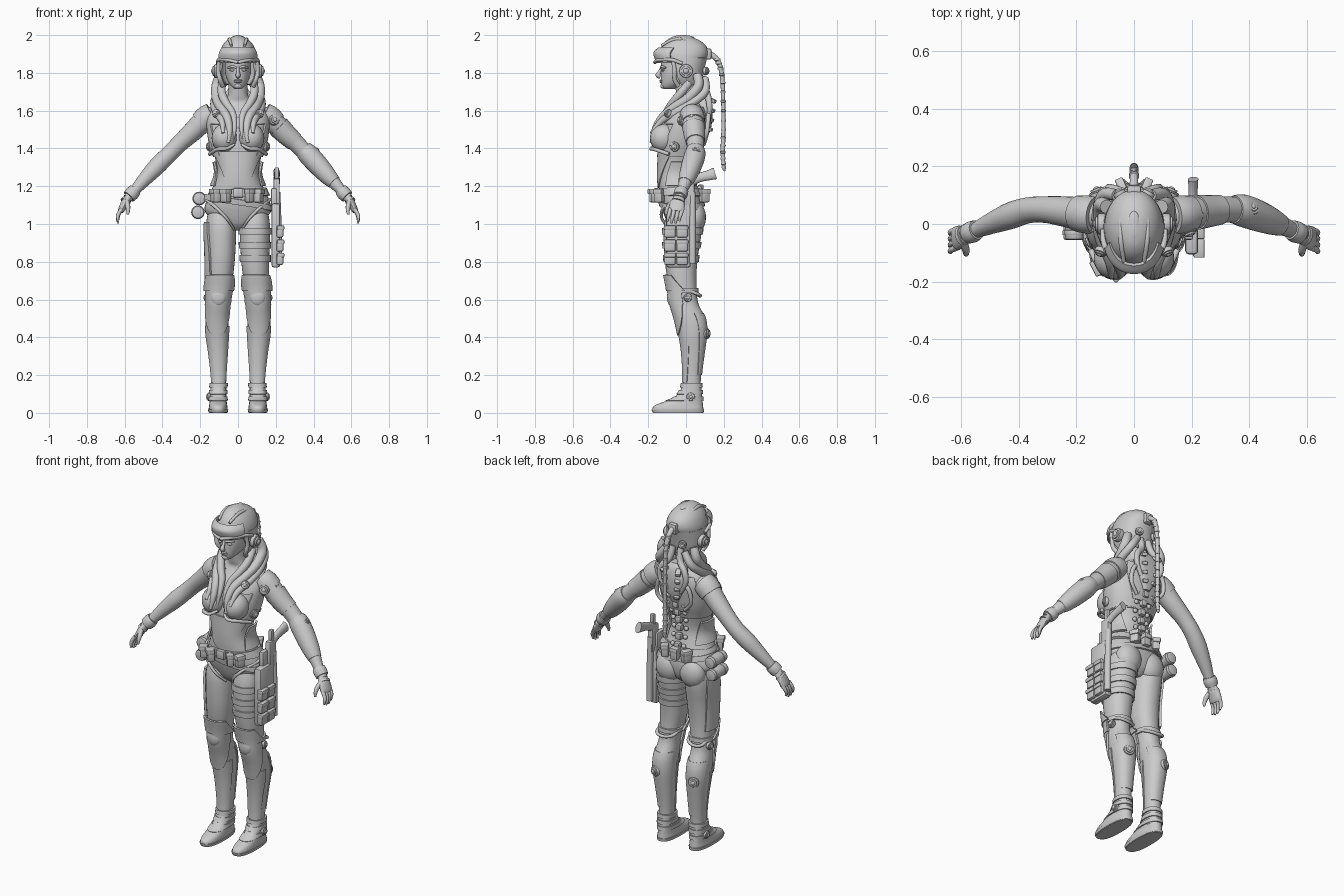
import bpy, bmesh, math
from mathutils import Vector, Matrix

def catmull(P, k):
    out = []
    for i in range(len(P) - 1):
        a, b, c, d = P[max(i-1, 0)], P[i], P[i+1], P[min(i+2, len(P)-1)]
        for j in range(k):
            t = j / k
            out.append([.5*(2*q + (r-p)*t + (2*p-5*q+4*r-s)*t*t + (3*q-p-3*r+s)*t**3)
                        for p, q, r, s in zip(a, b, c, d)])
    return out + [list(P[-1])]

def finish(name, bm, mirror):
    bmesh.ops.recalc_face_normals(bm, faces=bm.faces)
    me = bpy.data.meshes.new(name)
    bm.to_mesh(me)
    ob = bpy.data.objects.new(name, me)
    bpy.context.collection.objects.link(ob)
    if mirror:
        ob.modifiers.new("Mirror", 'MIRROR')

def skin(name, rows, closed, thick, mirror):
    bm = bmesh.new()
    R = [[bm.verts.new(p) for p in row] for row in rows]
    n = len(R[0])
    for a, b in zip(R, R[1:]):
        for j in range(n if closed else n - 1):
            bm.faces.new((a[j], a[(j+1) % n], b[(j+1) % n], b[j]))
    if thick:
        bmesh.ops.recalc_face_normals(bm, faces=bm.faces)
        bmesh.ops.solidify(bm, geom=bm.faces[:], thickness=thick)
    else:
        bm.faces.new(R[0]); bm.faces.new(R[-1])
    finish(name, bm, mirror)

# Rings are (z, centre x, half width, front y, back y); angle 0 is the front
def loft(name, rings, z0=None, z1=None, mid=0, half=180, off=0, thick=0, tilt=0, e=2.2, n=32, mirror=False, flip=1):
    D = catmull(rings, 5)
    if z0 is not None:
        S, m = [], 12
        for i in range(m + 1):
            z = z0 + (z1 - z0) * i / m
            q = next((q for q in range(len(D)-1) if D[q+1][0] >= z), len(D)-2)
            t = (z - D[q][0]) / (D[q+1][0] - D[q][0])
            S.append([u + (v-u)*t for u, v in zip(D[q], D[q+1])])
        D = S
    closed = half == 180
    rows = []
    for i, (z, cx, rx, yf, yb) in enumerate(D):
        h = half(i / (len(D)-1)) if callable(half) else half
        row = []
        for j in range(n if closed else n + 1):
            a = math.radians(mid - h + 2*h*j/n)
            s, c = math.sin(a), math.cos(a)
            f = lambda v: math.copysign(abs(v) ** (2/e), v)
            row.append(Vector((flip*(cx + (rx+off)*f(s)), (yf+yb)/2 - ((yb-yf)/2+off)*f(c), z + tilt*s)))
        rows.append(row)
    skin(name, rows, closed, thick, mirror)

# Tube along (x, y, z, radius [, second radius])
def tube(name, pts, n=16, k=6, mirror=False):
    D = catmull([p if len(p) == 5 else (*p, p[3]) for p in pts], k)
    C = [Vector(d[:3]) for d in D]
    side, rows = Vector((.05, 1, .03)), []
    for i, d in enumerate(D):
        t = (C[min(i+1, len(C)-1)] - C[max(i-1, 0)]).normalized()
        side = (side - t * side.dot(t)).normalized()
        o = t.cross(side)
        rows.append([C[i] + side*d[3]*math.cos(2*math.pi*j/n) + o*d[4]*math.sin(2*math.pi*j/n) for j in range(n)])
    skin(name, rows, True, 0, mirror)

def prim(name, kind, loc, size, axis=(0, 0, 1), mirror=False, bevel=0, taper=1):
    M = Matrix.Translation(loc) @ Vector(axis).to_track_quat('Z', 'Y').to_matrix().to_4x4() @ Matrix.Diagonal((*size, 1))
    if tuple(axis) == (0, 0, 1):
        M = Matrix.Translation(loc) @ Matrix.Diagonal((*size, 1))
    bm = bmesh.new()
    if kind == 'box':
        bmesh.ops.create_cube(bm, size=1, matrix=M)
    elif kind == 'ball':
        bmesh.ops.create_uvsphere(bm, u_segments=24, v_segments=16, radius=.5, matrix=M)
    else:
        bmesh.ops.create_cone(bm, cap_ends=True, segments=24, radius1=.5, radius2=.5*taper, depth=1, matrix=M)
    if bevel:
        bm.normal_update()
        ed = [x for x in bm.edges if x.calc_face_angle(0) > .7]
        bmesh.ops.bevel(bm, geom=ed, offset=bevel, segments=2, profile=.5, affect='EDGES')
    finish(name, bm, mirror)

def knob(name, loc, axis, r, mirror=False):
    L, d = Vector(loc), Vector(axis).normalized()
    prim(name + "_base", 'cyl', L, (2*r, 2*r, r*.8), d, mirror, r*.15)
    prim(name + "_rim", 'cyl', L + d*r*.4, (1.4*r, 1.4*r, r*.5), d, mirror, r*.1)
    prim(name + "_cap", 'ball', L + d*r*.6, (.8*r, .8*r, r*.5), d, mirror)

# Torso and neck
T = [(.965, 0, .04, -.06, .04), (1.0, 0, .1, -.095, .075), (1.06, 0, .172, -.12, .09), (1.12, 0, .168, -.135, .085),
     (1.2, 0, .132, -.145, .06), (1.27, 0, .11, -.148, .045), (1.35, 0, .122, -.145, .055), (1.43, 0, .145, -.14, .08),
     (1.5, 0, .155, -.125, .092), (1.56, 0, .155, -.1, .098), (1.61, 0, .13, -.065, .092), (1.645, 0, .082, -.045, .08),
     (1.68, 0, .054, -.05, .06), (1.75, 0, .05, -.06, .05)]
loft("torso", T)
prim("bust", 'ball', (.072, -.118, 1.455), (.135, .145, .15), mirror=True)
prim("glute", 'ball', (.078, .048, 1.035), (.155, .115, .17), mirror=True)
loft("belly_plate", T, 1.19, 1.37, half=lambda t: 8 + 62*t**.7, off=.006, thick=.008)
loft("vest_side", T, 1.36, 1.59, mid=105, half=lambda t: 60-22*t, off=.01, thick=.012, mirror=True)
loft("vest_back", T, 1.4, 1.62, mid=180, half=lambda t: 25+25*t, off=.016, thick=.012)
loft("under_bust_strap", T, 1.355, 1.385, off=.008, thick=.01)
loft("waist_side_guard", T, 1.2, 1.33, mid=100, half=lambda t: 42-18*t, off=.008, thick=.01, mirror=True)
loft("chest_yoke", T, 1.53, 1.63, mid=50, half=30, off=.01, thick=.01, mirror=True)
knob("chest_dial", (.148, -.06, 1.41), (1, -.4, 0), .026, True)
knob("collar_dial", (.115, -.095, 1.585), (.4, -1, .5), .022, True)
tube("chest_strap", [(.15, -.09, 1.37, .01), (.11, -.165, 1.395, .01), (.06, -.185, 1.4, .009), (.02, -.16, 1.42, .007)], mirror=True)

# Legs
L = [(.06, .104, .042, -.035, .085), (.12, .103, .04, -.02, .078), (.2, .103, .042, -.015, .08), (.32, .106, .051, -.022, .095),
     (.42, .11, .06, -.037, .108), (.5, .11, .06, -.055, .102), (.58, .106, .056, -.078, .065), (.66, .1, .062, -.088, .056),
     (.75, .094, .071, -.105, .056), (.85, .09, .076, -.116, .066), (.98, .09, .08, -.118, .085), (1.06, .09, .07, -.1, .075)]
loft("leg", L, mirror=True)
loft("knee_plate", L, .575, .67, half=85, off=.014, thick=.012, mirror=True)
loft("knee_wing", L, .645, .73, half=lambda t: 95-40*t, off=.02, thick=.01, mirror=True)
loft("knee_cuff", L, .635, .66, off=.01, thick=.012, mirror=True)
prim("knee_cap", 'ball', (.104, -.078, .615), (.085, .045, .1), mirror=True)
loft("shin_plate", L, .41, .59, half=lambda t: 15 + 70*t**.6, off=.012, thick=.01, mirror=True)
loft("greave", L, .16, .46, half=lambda t: 60+20*t, off=.005, thick=.008, mirror=True)
loft("calf_plate", L, .2, .53, mid=180, half=lambda t: 55+15*t, off=.005, thick=.008, mirror=True)
knob("calf_dial", (.125, .105, .42), (.4, 1, 0), .03, True)
knob("knee_hinge", (.165, .01, .61), (1, .2, 0), .022, True)
tube("knee_rear_cable", [(.15, -.02, .66, .009), (.15, .06, .63, .009), (.1, .075, .62, .009), (.05, .05, .63, .009), (.04, -.02, .66, .009)], mirror=True)
loft("thigh_panel", L, .7, 1.01, mid=85, half=lambda t: 48-16*t, off=.013, thick=.012, flip=-1)

# Boots
F = [(0, .105, .046, -.172, .09), (.02, .105, .05, -.178, .092), (.04, .105, .048, -.165, .09), (.06, .105, .045, -.115, .088),
     (.085, .105, .043, -.06, .085), (.12, .104, .042, -.03, .082), (.15, .103, .042, -.022, .08)]
loft("boot", F, e=2.5, mirror=True)
loft("boot_sole", F, .002, .018, off=.004, thick=.006, e=2.5, mirror=True)
for i, z in enumerate((.065, .1, .135)):
    loft(f"ankle_band_{i}", F, z, z + .022, off=.007, thick=.01, e=2.3, mirror=True)
knob("ankle_dial", (.152, .025, .085), (1, 0, 0), .022, True)

# Arms and hands
A = [(.12, .03, 1.565, .05), (.17, .033, 1.555, .058), (.24, .043, 1.49, .053), (.31, .05, 1.425, .046), (.37, .047, 1.365, .045),
     (.43, .028, 1.305, .046), (.5, 0, 1.23, .036), (.555, -.025, 1.168, .026), (.585, -.037, 1.135, .026)]
tube("arm", A, n=24, mirror=True)
tube("wrist_cuff", [(.545, -.02, 1.18, .034), (.56, -.027, 1.163, .038), (.578, -.034, 1.145, .035)], n=20, mirror=True)
tube("palm", [(.578, -.035, 1.145, .026, .02), (.597, -.043, 1.115, .038, .021), (.615, -.05, 1.08, .042, .018), (.622, -.052, 1.065, .036, .014)], mirror=True)
for i in range(4):
    y = -.02 - .021*i
    d = (.012, 0, 0, .01)[i]
    tube(f"finger_{i}", [(.616, y, 1.08, .011), (.632, y - .006, 1.05+d/2, .0105), (.637, y - .012, 1.025+d, .009), (.634, y - .015, 1.003+d, .005)], n=10, k=4, mirror=True)
tube("thumb", [(.59, -.065, 1.12, .014), (.583, -.09, 1.095, .013), (.582, -.103, 1.07, .01), (.583, -.107, 1.05, .006)], n=10, k=4, mirror=True)
tube("wrist_strap", [(.59, -.038, 1.128, .034, .026), (.597, -.042, 1.118, .037, .028)], mirror=True)

# Armoured arm on one side
tube("forearm_sleeve", [(.345, .05, 1.395, .048), (.375, .047, 1.365, .056), (.43, .028, 1.305, .054), (.48, .008, 1.25, .046), (.51, -.005, 1.22, .037)], n=24)
tube("upper_arm_sleeve", [(.215, .04, 1.515, .061), (.26, .045, 1.47, .056), (.3, .049, 1.435, .051)], n=24)
knob("elbow_dial", (.405, .055, 1.385), (.5, .5, .8), .028)
knob("shoulder_dial", (.19, -.022, 1.55), (.35, -1, .2), .028)
knob("shoulder_side_dial", (.225, .03, 1.565), (1, -.1, .8), .022)
tube("shoulder_band", [(.135, .03, 1.58, .063), (.165, .033, 1.562, .066), (.195, .037, 1.535, .063)], n=24, mirror=True)

# Head and face
H = [(1.715, 0, .018, -.118, -.06), (1.728, 0, .034, -.13, -.03), (1.755, 0, .054, -.133, .03), (1.795, 0, .067, -.133, .06),
     (1.835, 0, .07, -.132, .07), (1.885, 0, .068, -.13, .07)]
loft("head", H, e=2)
tube("nose", [(0, -.128, 1.83, .007), (0, -.14, 1.805, .009), (0, -.148, 1.788, .013), (0, -.135, 1.778, .01)], n=12)
for nm, z in (("upper_lip", 1.76), ("lower_lip", 1.752)):
    prim(nm, 'ball', (0, -.131, z), (.042, .018, .011))
prim("chin", 'ball', (0, -.121, 1.731), (.04, .03, .03))
prim("eye", 'ball', (.029, -.121, 1.815), (.03, .018, .014), mirror=True)
tube("brow", [(.01, -.132, 1.828, .006), (.03, -.128, 1.833, .007), (.052, -.108, 1.827, .005)], n=10, mirror=True)

# Helmet
loft("helmet_dome", [(1.855, 0, .104, -.13, .1), (1.9, 0, .1, -.14, .118), (1.94, 0, .085, -.128, .108), (1.97, 0, .062, -.105, .075),
     (1.99, 0, .034, -.075, .03), (2.0, 0, .008, -.04, 0)], e=2.1)
loft("helmet_lower", [(1.735, 0, .08, -.085, .075), (1.78, 0, .102, -.11, .09), (1.83, 0, .106, -.125, .1), (1.88, 0, .103, -.135, .112)],
     mid=180, half=lambda t: 102+22*t, thick=.014)
loft("visor", [(1.852, 0, .1, -.155, .08), (1.88, 0, .108, -.168, .09), (1.91, 0, .104, -.172, .1), (1.935, 0, .09, -.145, .1)],
     half=72, thick=.014)
tube("brim_edge", [(.108, -.02, 1.85, .009), (.1, -.08, 1.87, .01), (.055, -.147, 1.868, .009), (0, -.165, 1.855, .009)], mirror=True)
tube("helmet_rim", [(.1, -.07, 1.87, .01), (.105, -.06, 1.81, .011), (.095, -.06, 1.765, .012), (.08, -.04, 1.73, .012)], mirror=True)
tube("helmet_ridge", [(.035, -.13, 1.945, .007), (.045, -.06, 1.977, .009), (.045, .03, 1.965, .009), (.03, .1, 1.925, .008)], mirror=True)
prim("helmet_crest", 'ball', (0, -.015, 1.985), (.05, .12, .03))
prim("helmet_nape_block", 'box', (0, .115, 1.9), (.05, .04, .06), bevel=.01)
knob("ear_dial", (.112, 0, 1.81), (1, 0, 0), .036, True)
knob("nape_dial", (.05, .105, 1.81), (.5, 1, 0), .022, True)

# Tubes wrapping the neck and hanging down the chest and back
tube("outer_tube", [(.095, .06, 1.79, .024), (.115, .065, 1.73, .026), (.113, .01, 1.665, .026), (.09, -.065, 1.615, .025),
                    (.058, -.125, 1.565, .022), (.045, -.165, 1.5, .017), (.052, -.185, 1.43, .008)], mirror=True)
tube("low_tube", [(.06, .1, 1.77, .02), (.105, .1, 1.7, .022), (.125, .03, 1.64, .022), (.113, -.055, 1.59, .021), (.085, -.13, 1.545, .017), (.078, -.185, 1.48, .008)], mirror=True)
tube("inner_tube", [(.085, .02, 1.75, .02), (.085, -.03, 1.69, .022), (.06, -.075, 1.635, .021), (.028, -.11, 1.585, .018), (.018, -.145, 1.52, .013), (.024, -.165, 1.45, .006)], mirror=True)
tube("nape_tube", [(.025, .085, 1.78, .018), (.035, .105, 1.71, .018), (.075, .12, 1.66, .017), (.085, .125, 1.6, .014), (.05, .12, 1.53, .01)], mirror=True)
B = [(0, .11, 1.91, .016), (0, .165, 1.87, .014), (0, .19, 1.79, .012), (0, .197, 1.65, .011), (0, .198, 1.5, .011), (0, .195, 1.38, .012), (0, .2, 1.3, .009), (0, .205, 1.28, .004)]
tube("back_braid", B)
for i, d in enumerate(catmull(B[1:7], 3)):
    prim(f"braid_ring_{i}", 'cyl', d[:3], (d[3]*2.5, d[3]*2.5, .012), bevel=.003)

# Back pack and spine
loft("back_pack", [(1.46, 0, .02, .08, .115), (1.52, 0, .05, .08, .135), (1.6, 0, .08, .07, .14), (1.66, 0, .06, .05, .13), (1.69, 0, .03, .04, .11)], e=3)
for i in range(4):
    prim(f"pack_fin_{i}", 'box', (.045 - .007*i, .137 - .006*i, 1.655 - .05*i), (.03, .02, .045), (.35, .8, -.4), True, .005)
for i in range(6):
    z, y = 1.19 + .05*i, (.072, .06, .055, .06, .072, .086)[i]
    prim(f"spine_block_{i}", 'box', (0, y + .006, z), (.035, .03, .036), bevel=.006)
    prim(f"spine_stud_{i}", 'ball', (.036 + .002*i, y, z), (.026, .024, .026), mirror=True)
tube("shoulder_blade_cable", [(.05, .12, 1.6, .011), (.1, .118, 1.56, .012), (.11, .11, 1.48, .011), (.06, .095, 1.42, .009)], mirror=True)

# Belts, pouches and canisters
loft("main_belt", T, 1.145, 1.185, off=.012, thick=.014, tilt=.008)
loft("slung_belt", T, 1.1, 1.13, off=.012, thick=.01, tilt=-.03)
tube("groin_strap", [(.17, -.03, 1.13, .009), (.12, -.115, 1.09, .009), (.06, -.128, 1.03, .008), (.02, -.08, .97, .006)], mirror=True)
prim("belt_buckle", 'box', (0, -.158, 1.165), (.05, .025, .05), bevel=.006)
for i, (x, y, w) in enumerate(((-.065, -.165, .05), (-.12, -.145, .05), (.06, -.16, .035), (.11, -.14, .045), (-.07, .095, .05), (0, .1, .045), (.07, .095, .05))):
    ax = (x*2.5, y, 0)
    prim(f"belt_pouch_{i}", 'box', (x, y, 1.15), (w, .07, .04), ax, bevel=.007)
    prim(f"pouch_flap_{i}", 'box', (x*1.03, y*1.03, 1.172), (w + .006, .028, .044), ax, bevel=.005)
for i, (x, z) in enumerate(((-.205, 1.135), (-.212, 1.062))):
    prim(f"hip_canister_{i}", 'cyl', (x, .01, z), (.066, .066, .13), (0, 1, 0), bevel=.008)
    for y in (-.03, .05):
        prim(f"canister_band_{i}", 'cyl', (x, y, z), (.072, .072, .018), (0, 1, 0), bevel=.003)

# Thigh holster and sidearm
for i, z in enumerate((.8, .87, .945)):
    loft(f"thigh_strap_{i}", L, z, z + .035, off=.008, thick=.012)
    for j, y in enumerate((-.085, -.02)):
        prim(f"holster_pouch_{i}{j}", 'box', (.222, y, z + .015), (.036, .06, .062), bevel=.008)
        prim(f"holster_flap_{i}{j}", 'box', (.226, y, z + .035), (.038, .064, .024), bevel=.005)
prim("holster_body", 'box', (.2, -.04, .94), (.045, .13, .34), bevel=.012)
prim("holster_hanger", 'box', (.19, -.02, 1.13), (.03, .07, .12), bevel=.008)
tube("holster_tube", [(.215, .035, .79, .018), (.213, .035, .98, .018), (.208, .035, 1.17, .016)], n=16)
prim("sidearm_frame", 'box', (.205, .015, 1.16), (.032, .06, .16), bevel=.008)
tube("sidearm_grip", [(.205, .02, 1.22, .024, .017), (.205, .07, 1.245, .024, .016), (.205, .12, 1.258, .027, .016), (.205, .155, 1.268, .032, .018)])
prim("sidearm_sight", 'box', (.205, .02, 1.265), (.022, .025, .07), bevel=.005)

# Smooth shading with crisp edges
bpy.ops.object.select_all(action='SELECT')
bpy.context.view_layer.objects.active = bpy.context.selected_objects[0]
bpy.ops.object.shade_smooth_by_angle(angle=math.radians(40))
